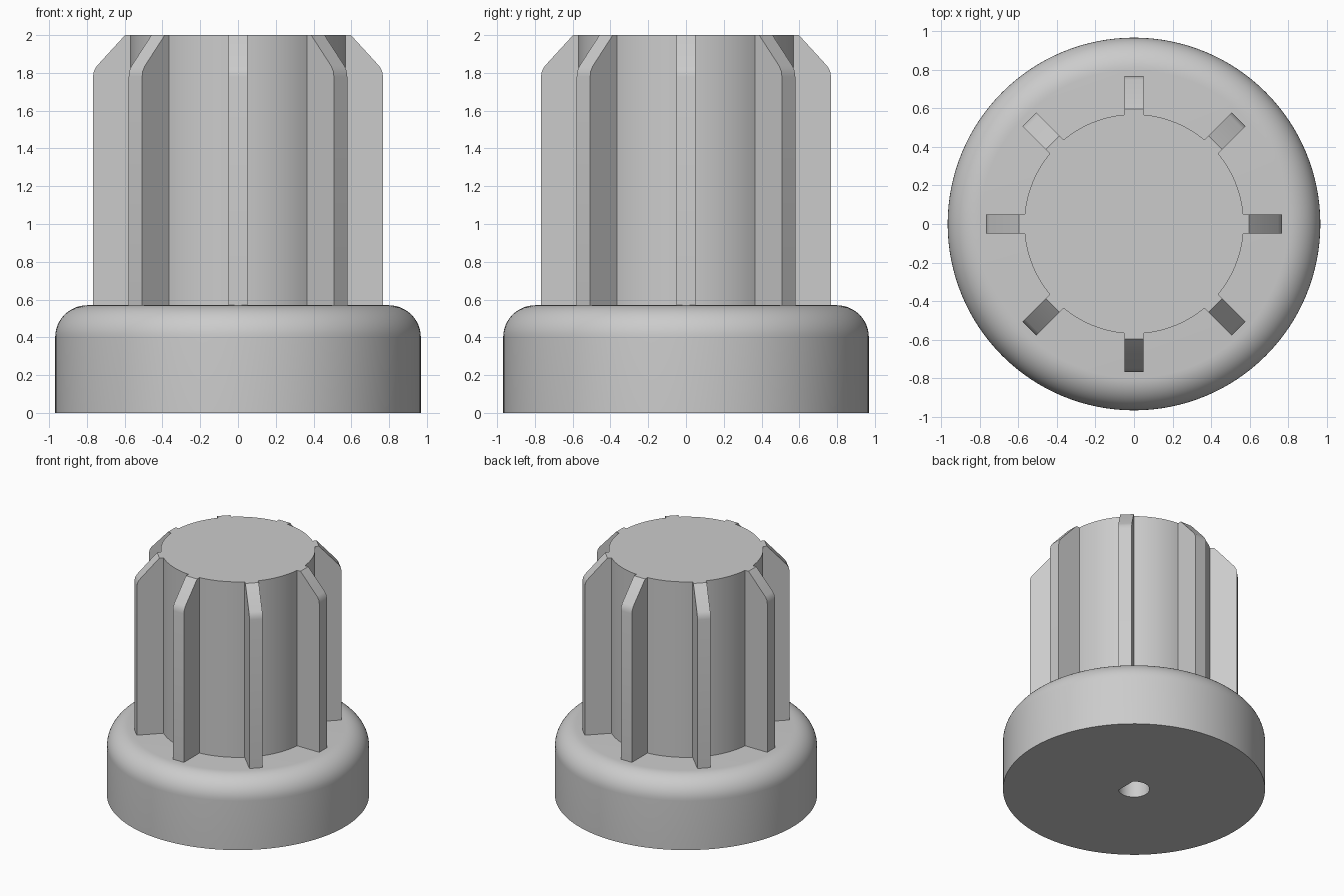
import bpy, bmesh
from math import sin, cos, pi, asin, radians

cube = bpy.data.objects.get("Cube")
if cube:
    bpy.data.objects.remove(cube, do_unlink=True)

# Plain grey plastic
GREY = (0.6, 0.6, 0.6, 1)
plastic = bpy.data.materials.new("grey_plastic")
plastic.use_nodes = True
plastic.diffuse_color = GREY
plastic.node_tree.nodes["Principled BSDF"].inputs["Base Color"].default_value = GREY


def loft(name, rings, cap_bottom=True):
    """Skin a stack of equal-length point rings into an object."""
    bm = bmesh.new()
    loops = [[bm.verts.new(p) for p in ring] for ring in rings]
    for low, high in zip(loops, loops[1:]):
        n = len(low)
        for i in range(n):
            j = (i + 1) % n
            bm.faces.new((low[i], low[j], high[j], high[i]))
    bm.faces.new(loops[-1])
    if cap_bottom:
        bm.faces.new(loops[0][::-1])
    mesh = bpy.data.meshes.new(name)
    bm.to_mesh(mesh)
    bm.free()
    mesh.materials.append(plastic)
    obj = bpy.data.objects.new(name, mesh)
    bpy.context.collection.objects.link(obj)
    return obj


def smooth(obj, angle):
    bpy.ops.object.select_all(action='DESELECT')
    obj.select_set(True)
    bpy.context.view_layer.objects.active = obj
    bpy.ops.object.shade_smooth_by_angle(angle=radians(angle))


def circle(r, z, n=128):
    return [(r * cos(2 * pi * i / n), r * sin(2 * pi * i / n), z) for i in range(n)]


# Round base with a rolled top edge
R, H, ROLL = 0.968, 0.57, 0.17
rings = [circle(R, 0)]
for k in range(13):
    a = k / 12 * pi / 2
    rings.append(circle(R - ROLL + ROLL * cos(a), H - ROLL + ROLL * sin(a)))
base = loft("base", rings)

# D-shaped shaft socket in the underside
BORE, FLAT, DEPTH = 0.115, 0.08, 0.5


def socket_ring(z):
    n = 40
    start = pi / 4
    span = 2 * pi - 2 * start
    pts = [(BORE * cos(start + span * i / n), BORE * sin(start + span * i / n), z)
           for i in range(n + 1)]
    return [(min(x, FLAT), y, z) for x, y, z in pts]


cutter = loft("socket_cutter", [socket_ring(-0.1), socket_ring(DEPTH)])
cutter.hide_render = True
cut = base.modifiers.new("shaft_socket", 'BOOLEAN')
cut.operation = 'DIFFERENCE'
cut.solver = 'EXACT'
cut.object = cutter
bpy.context.view_layer.objects.active = base
bpy.ops.object.modifier_apply(modifier=cut.name)
bpy.data.objects.remove(cutter, do_unlink=True)
smooth(base, 30)

# Grip column: eight ribs around a cylinder, ribs tapering at the top
CORE, HALF, RIBS = 0.57, 0.05, 8


def grip_ring(z, reach):
    pts = []
    edge = asin(HALF / CORE)
    root = CORE * cos(edge)
    for k in range(RIBS):
        a = 2 * pi * k / RIBS
        c, s = cos(a), sin(a)
        for u, v in ((root, -HALF), (reach, -HALF), (reach, HALF), (root, HALF)):
            pts.append((u * c - v * s, u * s + v * c, z))
        gap = 2 * pi / RIBS - 2 * edge
        for i in range(1, 12):
            t = a + edge + gap * i / 12
            pts.append((CORE * cos(t), CORE * sin(t), z))
    return pts


levels = ((H, 0.768), (1.78, 0.768), (1.81, 0.763), (1.835, 0.749), (2, 0.598))
grip = loft("ribbed_grip", [grip_ring(z, reach) for z, reach in levels], cap_bottom=False)
smooth(grip, 28)
